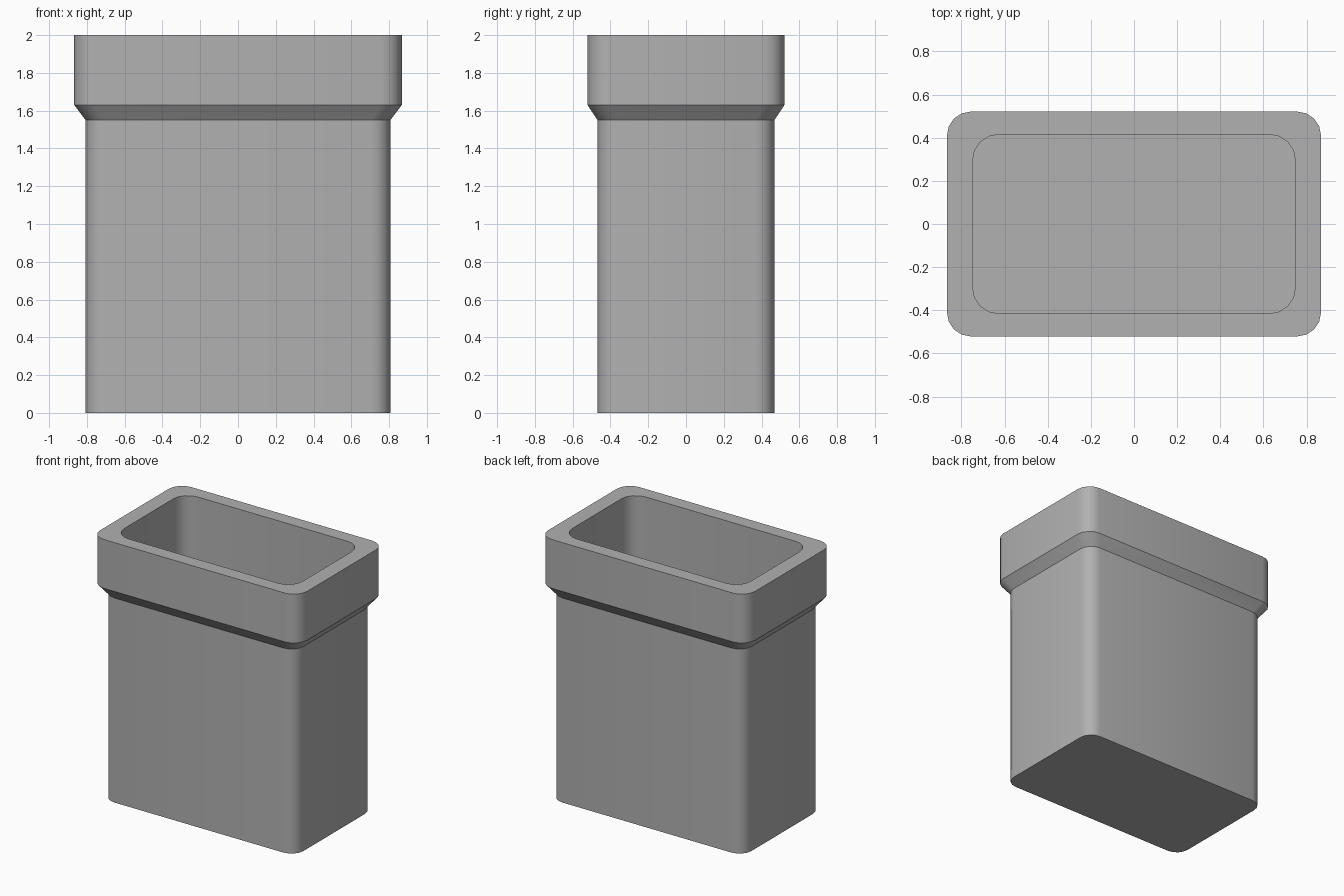
import bpy, bmesh
from math import cos, sin, pi, radians

if "Cube" in bpy.data.objects:
    bpy.data.objects.remove(bpy.data.objects["Cube"])

SEG = 4  # segments per rounded corner


def ring(bm, hx, hy, r, z):
    """Rounded rectangle of vertices, counter-clockwise."""
    verts = []
    for i, (sx, sy) in enumerate([(1, 1), (-1, 1), (-1, -1), (1, -1)]):
        for k in range(SEG + 1):
            a = (i + k / SEG) * pi / 2
            verts.append(bm.verts.new((sx * (hx - r) + r * cos(a),
                                       sy * (hy - r) + r * sin(a), z)))
    return verts


# Wall profile from the outer base, over the rim, down to the inner floor:
# half width, half depth, corner radius, height
profile = [
    (0.807, 0.468, 0.10, 0.0),
    (0.807, 0.468, 0.10, 1.55),   # bottom of flared collar
    (0.867, 0.521, 0.11, 1.63),   # top of flare
    (0.867, 0.521, 0.11, 2.0),    # outer rim
    (0.748, 0.415, 0.12, 2.0),    # inner rim
    (0.748, 0.415, 0.12, 0.055),  # inner floor
]

bm = bmesh.new()
rings = [ring(bm, *p) for p in profile]
for a, b in zip(rings, rings[1:]):
    n = len(a)
    for i in range(n):
        j = (i + 1) % n
        bm.faces.new((a[i], a[j], b[j], b[i]))
bm.faces.new(rings[0][::-1])  # underside
bm.faces.new(rings[-1])       # inside floor
bmesh.ops.recalc_face_normals(bm, faces=bm.faces)

mesh = bpy.data.meshes.new("rectangular_bin")
bm.to_mesh(mesh)
bm.free()
bin_obj = bpy.data.objects.new("rectangular_bin", mesh)
bpy.context.collection.objects.link(bin_obj)

# Darker grey finish
grey = bpy.data.materials.new("dark_grey")
grey.diffuse_color = (0.44, 0.44, 0.44, 1)
grey.use_nodes = True
grey.node_tree.nodes["Principled BSDF"].inputs["Base Color"].default_value = grey.diffuse_color
mesh.materials.append(grey)

# Smooth rounded corners, crisp rim and collar edges
bpy.context.view_layer.objects.active = bin_obj
bin_obj.select_set(True)
bpy.ops.object.shade_smooth_by_angle(angle=radians(30))
